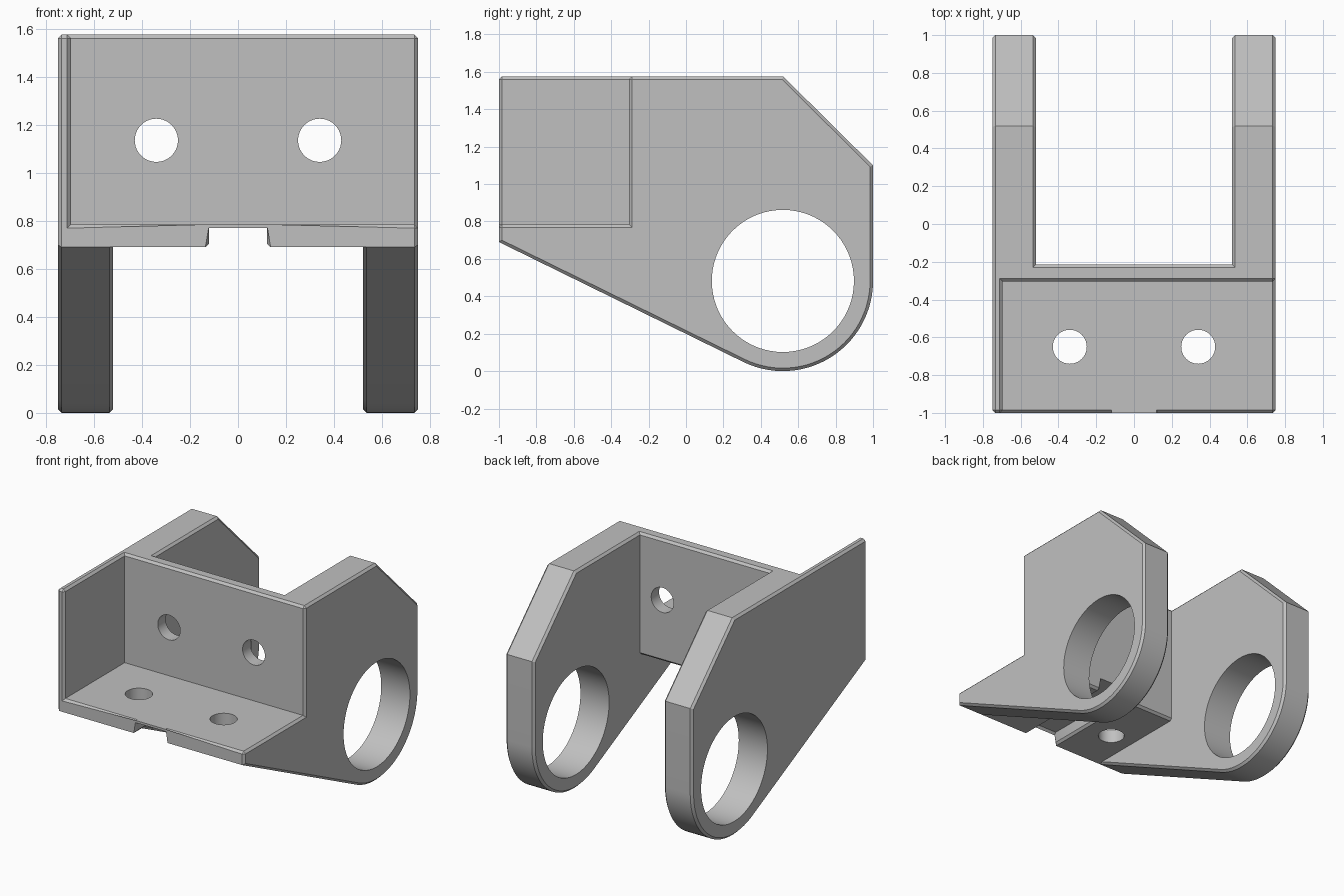
import bpy, bmesh, math
from mathutils import Matrix, Vector

if "Cube" in bpy.data.objects:
    bpy.data.objects.remove(bpy.data.objects["Cube"])

HALF = 0.75                       # half width
ARM = 0.52                        # inner face of the arms
FLOOR, SHELF = 0.69, 0.785        # underside and top of the shelf
FRONT, BACK = -0.305, -0.215      # faces of the upright wall
TOP = 1.575
NOTCH = 0.12
CHAMFER = 0.016
RING = Vector((0.518, 0.482))     # ring centre in y, z
RING_R, BORE_R = 0.482, 0.38

grey = bpy.data.materials.new("grey_metal")
grey.use_nodes = True
colour = (0.53, 0.53, 0.53, 1)
grey.diffuse_color = colour
grey.node_tree.nodes["Principled BSDF"].inputs["Base Color"].default_value = colour


def make_object(name, bm):
    bmesh.ops.recalc_face_normals(bm, faces=bm.faces)
    mesh = bpy.data.meshes.new(name)
    bm.to_mesh(mesh)
    bm.free()
    mesh.materials.append(grey)
    obj = bpy.data.objects.new(name, mesh)
    bpy.context.collection.objects.link(obj)
    return obj


def box(name, low, high):
    bm = bmesh.new()
    low, high = Vector(low), Vector(high)
    bmesh.ops.create_cube(bm, size=1, matrix=Matrix.Translation((low + high) / 2)
                          @ Matrix.Diagonal((*(high - low), 1)))
    return make_object(name, bm)


def cylinder(name, centre, radius, depth, axis, segments):
    bm = bmesh.new()
    turn = Vector((0, 0, 1)).rotation_difference(Vector(axis)).to_matrix().to_4x4()
    bmesh.ops.create_cone(bm, cap_ends=True, segments=segments, radius1=radius,
                          radius2=radius, depth=depth,
                          matrix=Matrix.Translation(centre) @ turn)
    return make_object(name, bm)


def cut(target, cutter):
    cutter.hide_render = True
    mod = target.modifiers.new("cut", "BOOLEAN")
    mod.operation, mod.solver, mod.object = "DIFFERENCE", "EXACT", cutter
    bpy.context.view_layer.objects.active = target
    bpy.ops.object.modifier_apply(modifier=mod.name)
    bpy.data.objects.remove(cutter)


# Side profile: sloping underside, round ring end, clipped top corner
corner = Vector((-1, FLOOR))
reach = corner - RING
start = math.atan2(reach.y, reach.x) + math.acos(RING_R / reach.length)
steps = 28
angles = [start + (math.tau - start) * i / steps for i in range(steps + 1)]
profile = [corner]
profile += [RING + RING_R * Vector((math.cos(a), math.sin(a))) for a in angles]
profile += [(1, 1.1), (0.52, TOP), (-1, TOP)]

bm = bmesh.new()
side = bm.faces.new([bm.verts.new((-HALF, *p)) for p in profile])
grown = bmesh.ops.extrude_face_region(bm, geom=[side])
bmesh.ops.translate(bm, vec=(2 * HALF, 0, 0),
                    verts=[g for g in grown["geom"] if isinstance(g, bmesh.types.BMVert)])
bracket = make_object("bracket", bm)

# Open spaces: between the arms, under the shelf, above the shelf, shelf notch
cut(bracket, box("rear_gap", (-ARM, BACK, -1), (ARM, 2, 3)))
cut(bracket, box("under_gap", (-ARM, -2, -1), (ARM, 0, FLOOR)))
cut(bracket, box("shelf_space", (-0.695, -2, SHELF), (2, FRONT, 3)))
cut(bracket, box("shelf_notch", (-NOTCH, -2, 0.3), (NOTCH, 0, SHELF)))


# Chamfer the outer corners
def chamfered(edge):
    if len(edge.link_faces) != 2 or not edge.is_convex:
        return False
    if edge.calc_face_angle() < math.radians(60):
        return False
    a, b = (v.co for v in edge.verts)
    front_foot = max(a.y, b.y) < -0.99 and max(a.z, b.z) < FLOOR + 0.01
    notch_top = (min(a.z, b.z) > SHELF - 0.01 and max(a.z, b.z) < SHELF + 0.01
                 and max(abs(a.x), abs(b.x)) < NOTCH + 0.01)
    return not (front_foot or notch_top)


bm = bmesh.new()
bm.from_mesh(bracket.data)
bmesh.ops.remove_doubles(bm, verts=bm.verts, dist=0.0005)
bmesh.ops.dissolve_limit(bm, angle_limit=0.01, verts=bm.verts, edges=bm.edges)
bmesh.ops.recalc_face_normals(bm, faces=bm.faces)
bmesh.ops.bevel(bm, geom=[e for e in bm.edges if chamfered(e)], offset=CHAMFER,
                offset_type="OFFSET", segments=1, profile=0.5,
                affect="EDGES", clamp_overlap=False)
bm.to_mesh(bracket.data)
bm.free()

# Ring bore and bolt holes
cut(bracket, cylinder("ring_bore", (0, *RING), BORE_R, 4, (1, 0, 0), 72))
for x in (-0.34, 0.34):
    cut(bracket, cylinder("wall_hole", (x, -0.26, 1.135), 0.09, 0.4, (0, 1, 0), 40))
    cut(bracket, cylinder("shelf_hole", (x, -0.65, 0.74), 0.09, 0.4, (0, 0, 1), 40))

bpy.ops.object.select_all(action="DESELECT")
bracket.select_set(True)
bpy.context.view_layer.objects.active = bracket
bpy.ops.object.shade_smooth_by_angle(angle=math.radians(30))
